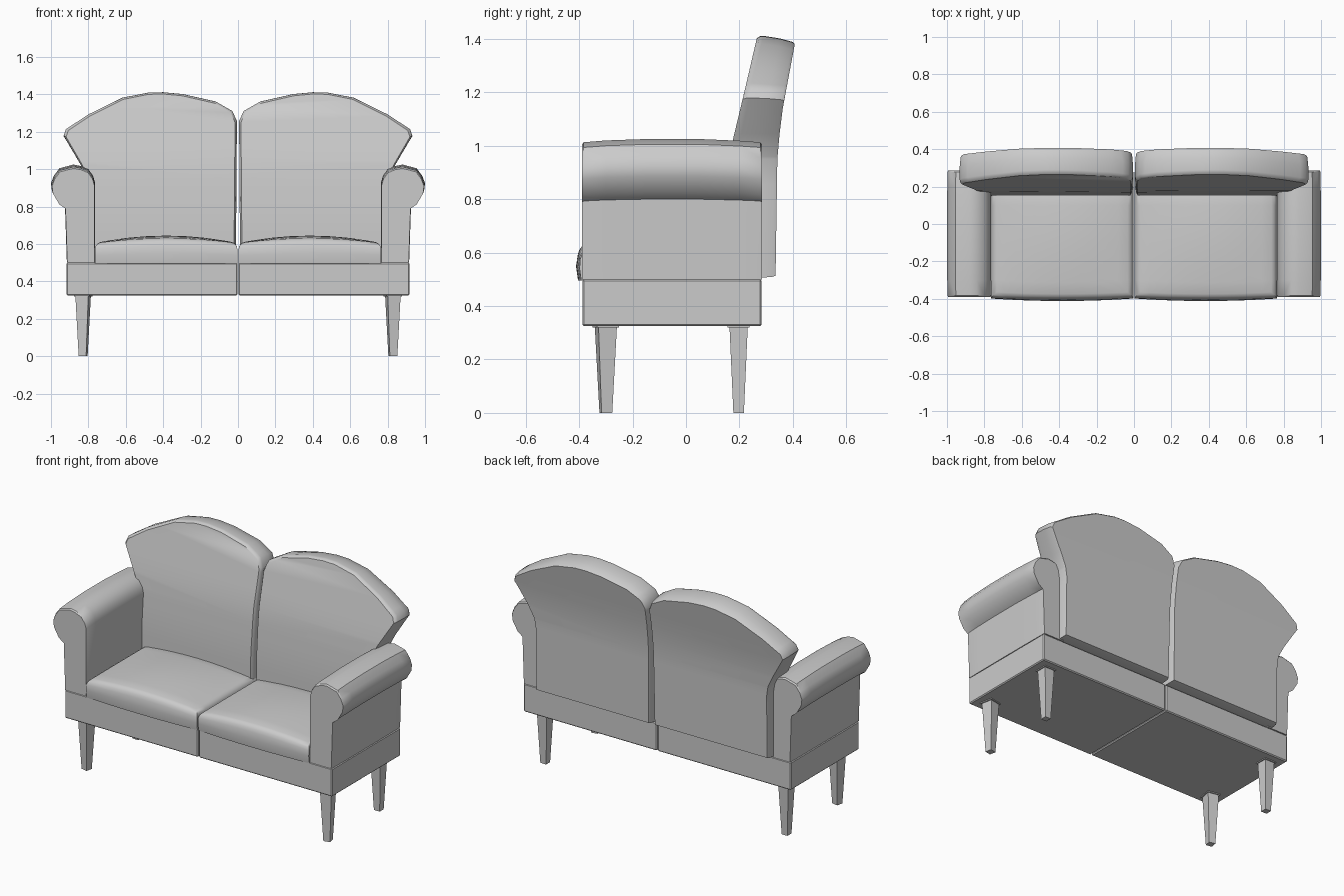
import bpy, bmesh
from mathutils import Matrix, Vector

cube = bpy.data.objects.get("Cube")
if cube:
    bpy.data.objects.remove(cube, do_unlink=True)

# Single upholstery colour
GREY = (0.6, 0.6, 0.6, 1)
mat = bpy.data.materials.new("soft grey")
mat.use_nodes = True
mat.diffuse_color = GREY
mat.node_tree.nodes["Principled BSDF"].inputs["Base Color"].default_value = GREY


def finish(name, bm, angle=0.6):
    """Turn a bmesh into a shaded object mirrored across x = 0."""
    bmesh.ops.recalc_face_normals(bm, faces=bm.faces)
    mesh = bpy.data.meshes.new(name)
    bm.to_mesh(mesh)
    bm.free()
    mesh.materials.append(mat)
    ob = bpy.data.objects.new(name, mesh)
    bpy.context.collection.objects.link(ob)
    bpy.ops.object.select_all(action='DESELECT')
    ob.select_set(True)
    bpy.context.view_layer.objects.active = ob
    bpy.ops.object.shade_smooth_by_angle(angle=angle)
    ob.modifiers.new("mirror", 'MIRROR').use_mirror_merge = False
    return ob


def box(bm, lo, hi, taper=1.0):
    """Add a box; taper scales its lower face. Returns its vertices."""
    lo, hi = Vector(lo), Vector(hi)
    verts = bmesh.ops.create_cube(bm, size=1)["verts"]
    for v in verts:
        if v.co.z < 0:
            v.co.x *= taper
            v.co.y *= taper
        v.co = (lo + hi) / 2 + v.co * (hi - lo)
    return verts


def loft(bm, outline, rings, centre):
    """Skin an (x, z) outline through rings of (y, scale about centre)."""
    cx, cz = centre
    loops = [[bm.verts.new((cx + (x - cx) * s, y, cz + (z - cz) * s))
              for x, z in outline] for y, s in rings]
    n = len(outline)
    for a, b in zip(loops, loops[1:]):
        for i in range(n):
            j = (i + 1) % n
            bm.faces.new((a[i], a[j], b[j], b[i]))
    bm.faces.new(loops[0])
    bm.faces.new(loops[-1])


def interp(points, z):
    """Piecewise linear lookup of y at height z."""
    for (z0, y0), (z1, y1) in zip(points, points[1:]):
        if z <= z1:
            break
    return y0 + (y1 - y0) * (z - z0) / (z1 - z0)


# Base frame, split at the centre
bm = bmesh.new()
box(bm, (0.003, -0.388, 0.325), (0.917, 0.283, 0.5))
bmesh.ops.bevel(bm, geom=bm.edges[:], offset=0.006, segments=1, affect='EDGES')
finish("base_frame", bm)

# Rolled armrests
arm = [(0.765, 0.5), (0.765, 0.93), (0.775, 0.965), (0.80, 1.0), (0.84, 1.017),
       (0.88, 1.025), (0.955, 1.005), (0.985, 0.965), (1.0, 0.925), (0.995, 0.885),
       (0.96, 0.825), (0.925, 0.80), (0.915, 0.5)]
bm = bmesh.new()
loft(bm, arm, [(-0.39, 0.962), (-0.383, 0.977), (-0.3, 0.99), (-0.15, 1),
               (0.05, 1), (0.2, 0.988), (0.278, 0.977), (0.285, 0.962)], (0.85, 0.5))
finish("armrest", bm)

# Crowned seat cushions
bm = bmesh.new()
box(bm, (0.004, -0.392, 0.495), (0.764, 0.2, 0.605))
bmesh.ops.bevel(bm, geom=[e for e in bm.edges if e.verts[0].co.z + e.verts[1].co.z > 1.2],
                offset=0.03, segments=3, profile=0.5, affect='EDGES')
for axis, start, step, count in ((0, 0.084, 0.1, 7), (1, -0.3, 0.1, 5), (2, 0.54, 0.1, 1)):
    for k in range(count):
        co, no = Vector(), Vector()
        co[axis], no[axis] = start + step * k, 1
        bmesh.ops.bisect_plane(bm, geom=bm.verts[:] + bm.edges[:] + bm.faces[:],
                               plane_co=co, plane_no=no)
for v in bm.verts:
    u = (v.co.x - 0.384) / 0.38
    w = (v.co.y + 0.1) / 0.3
    bulge = max(0, 1 - u * u)
    rise = max(0, (v.co.z - 0.5) / 0.1)
    v.co.z += rise * bulge * (0.02 + 0.018 * max(0, 1 - w * w))
    if v.co.y < -0.3:
        v.co.y -= 0.012 * bulge + 0.008 * max(0, 1 - abs(v.co.z - 0.55) / 0.05)
finish("seat_cushion", bm, 0.8)

# Flared, leaning backrest panels
back = [(0.012, 0.505), (0.008, 0.9), (0.006, 1.26), (0.03, 1.313), (0.12, 1.365),
        (0.295, 1.405), (0.40, 1.415), (0.48, 1.413), (0.62, 1.385), (0.80, 1.295),
        (0.92, 1.215), (0.932, 1.18), (0.845, 1.03), (0.81, 0.96), (0.80, 0.9), (0.80, 0.505)]
front_line = [(0.5, 0.15), (0.75, 0.153), (1.02, 0.175), (1.2, 0.218), (1.415, 0.268)]
rear_line = [(0.5, 0.335), (0.95, 0.342), (1.1, 0.355), (1.2, 0.372), (1.39, 0.405), (1.42, 0.41)]
bm = bmesh.new()
loft(bm, back, [(0, 0.975), (0.06, 0.992), (0.15, 1), (0.6, 1), (0.93, 0.99), (1, 0.978)],
     (0.42, 0.9))
for k in range(9):
    bmesh.ops.bisect_plane(bm, geom=bm.verts[:] + bm.edges[:] + bm.faces[:],
                           plane_co=(0, 0, 0.57 + 0.095 * k), plane_no=(0, 0, 1))
for v in bm.verts:
    t, z = v.co.y, v.co.z
    v.co.y = interp(front_line, z) * (1 - t) + interp(rear_line, z) * t
    v.co.z -= 0.022 * t * max(0, (z - 1.1) / 0.3)
finish("backrest", bm, 0.7)

# Tapered legs with thin mounting plates
for name, y, half, turn in (("front_leg", -0.30, 0.035, 0.2), ("rear_leg", 0.197, 0.034, 0.0)):
    bm = bmesh.new()
    box(bm, (-half, -half, 0), (half, half, 0.32), 0.58)
    box(bm, (-half - 0.007, -half - 0.007, 0.319), (half + 0.007, half + 0.007, 0.328))
    bm.transform(Matrix.Translation((0.828, y, 0)) @ Matrix.Rotation(turn, 4, 'Z'))
    finish(name, bm)
